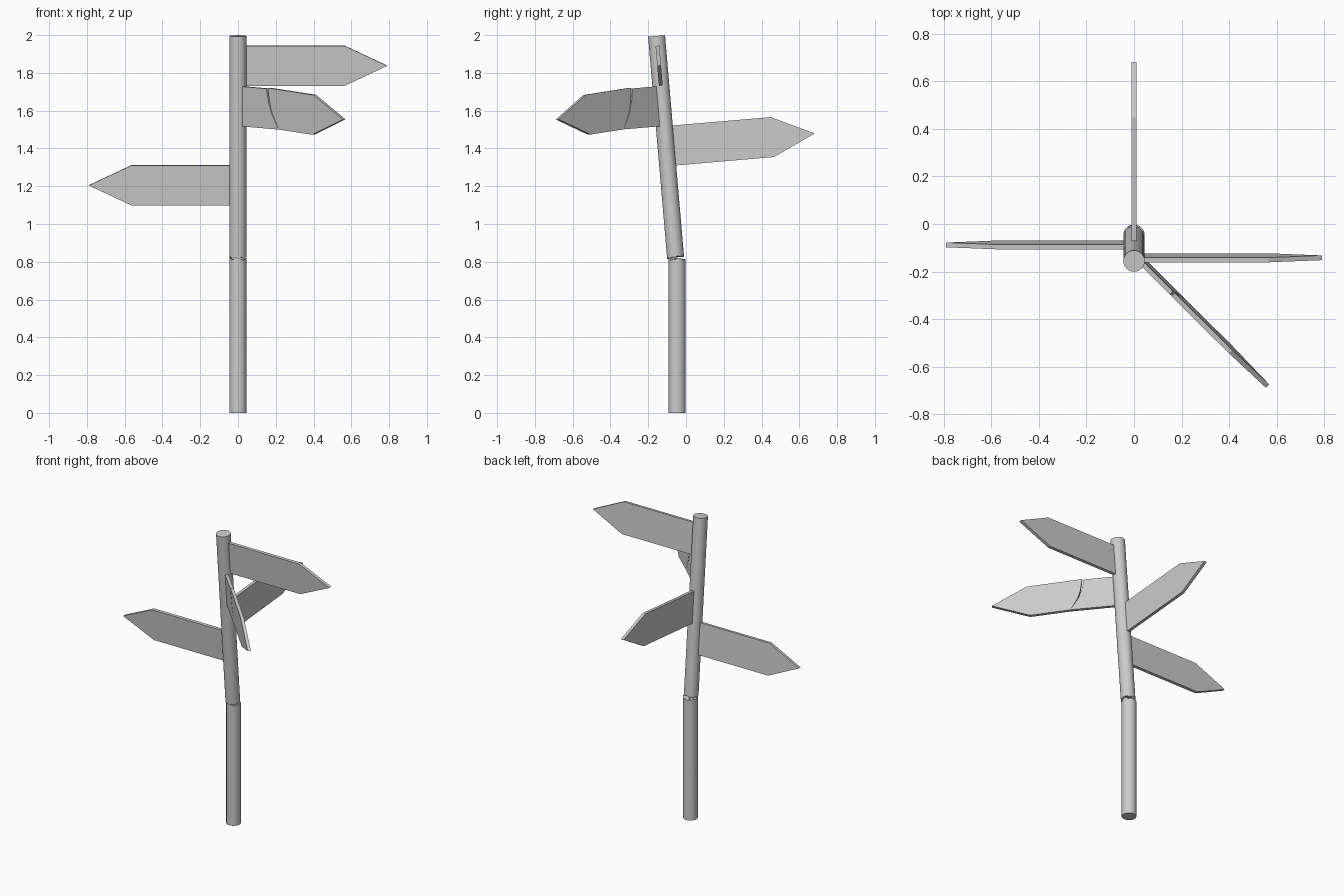
import bpy, bmesh, math, random
from mathutils import Matrix, Vector

random.seed(4)
if "Cube" in bpy.data.objects:
    bpy.data.objects.remove(bpy.data.objects["Cube"])

grey = bpy.data.materials.new("weathered_grey")
grey.use_nodes = True
grey.diffuse_color = (0.6, 0.6, 0.6, 1)
grey.node_tree.nodes["Principled BSDF"].inputs["Base Color"].default_value = (0.6, 0.6, 0.6, 1)

RADIUS, SIDES = 0.045, 32
THICK, HALF = 0.02, 0.106
SHOULDER, TIP = 0.565, 0.79
BREAK = 0.82
TILT = math.radians(4.9)
# Frame of the leaning upper half: origin at the break, z along the post
LEAN = Matrix.Translation((0, -0.055, BREAK)) @ Matrix.Rotation(TILT, 4, "X")


def finish(name, bm, matrix):
    bmesh.ops.recalc_face_normals(bm, faces=bm.faces)
    mesh = bpy.data.meshes.new(name)
    bm.to_mesh(mesh)
    bm.free()
    mesh.materials.append(grey)
    obj = bpy.data.objects.new(name, mesh)
    bpy.context.collection.objects.link(obj)
    obj.matrix_world = matrix
    return obj


def post(name, z0, z1, ragged_z, matrix):
    """Round post whose end at ragged_z is splintered."""
    bm = bmesh.new()
    bmesh.ops.create_cone(bm, cap_ends=True, segments=SIDES, radius1=RADIUS,
                          radius2=RADIUS, depth=z1 - z0)
    bmesh.ops.translate(bm, verts=bm.verts, vec=(0, 0, (z0 + z1) / 2))
    caps = [f for f in bm.faces if abs(f.normal.z) > 0.9
            and abs(f.calc_center_median().z - ragged_z) < 0.01]
    bmesh.ops.poke(bm, faces=caps)
    for v in bm.verts:
        if abs(v.co.z - ragged_z) < 0.01 and v.co.xy.length > 0.01:
            v.co.z += random.uniform(-0.007, 0.007)
    obj = finish(name, bm, matrix)
    bpy.ops.object.select_all(action="DESELECT")
    bpy.context.view_layer.objects.active = obj
    obj.select_set(True)
    bpy.ops.object.shade_smooth_by_angle(angle=math.radians(40))


def plate(name, outline, height, heading, droop=None):
    """Flat board in the leaning frame, pointing along heading (degrees)."""
    bm = bmesh.new()
    face = bm.faces.new([bm.verts.new((u, -THICK / 2, v)) for u, v in outline])
    out = bmesh.ops.extrude_face_region(bm, geom=[face])
    moved = [g for g in out["geom"] if isinstance(g, bmesh.types.BMVert)]
    bmesh.ops.translate(bm, verts=moved, vec=(0, THICK, 0))
    if droop:
        pivot, angle = droop
        bmesh.ops.rotate(bm, verts=bm.verts, cent=Vector((pivot[0], 0, pivot[1])),
                         matrix=Matrix.Rotation(math.radians(angle), 3, "Y"))
    place = Matrix.Translation((0, 0, height)) @ Matrix.Rotation(math.radians(heading), 4, "Z")
    finish(name, bm, LEAN @ place)


# Post, snapped in two
post("lower_post", 0, BREAK - 0.005, BREAK - 0.005, Matrix.Translation((0, -0.047, 0)))
post("upper_post", 0.005, 1.18, 0.005, LEAN)

# Whole arrow boards
root = 0.02
inner = [(root, HALF), (root, -HALF)]
arrow = [(SHOULDER, -HALF), (TIP, 0), (SHOULDER, HALF)]
for name, z, heading in (("upper_left_sign", 1.838, 0),
                         ("lower_right_sign", 1.205, 180),
                         ("back_sign", 1.412, 90)):
    plate(name, inner + arrow, (z - BREAK) / math.cos(TILT), heading)

# Cracked arrow board: fixed stub and drooping point
crack = [(0.315, -HALF), (0.262, -0.025), (0.24, 0.03), (0.222, HALF)]
height = (1.625 - BREAK) / math.cos(TILT)
plate("cracked_sign_stub", inner + crack, height, -45)
plate("cracked_sign_point", crack[::-1] + arrow, height, -45, (crack[0], 2.8))
